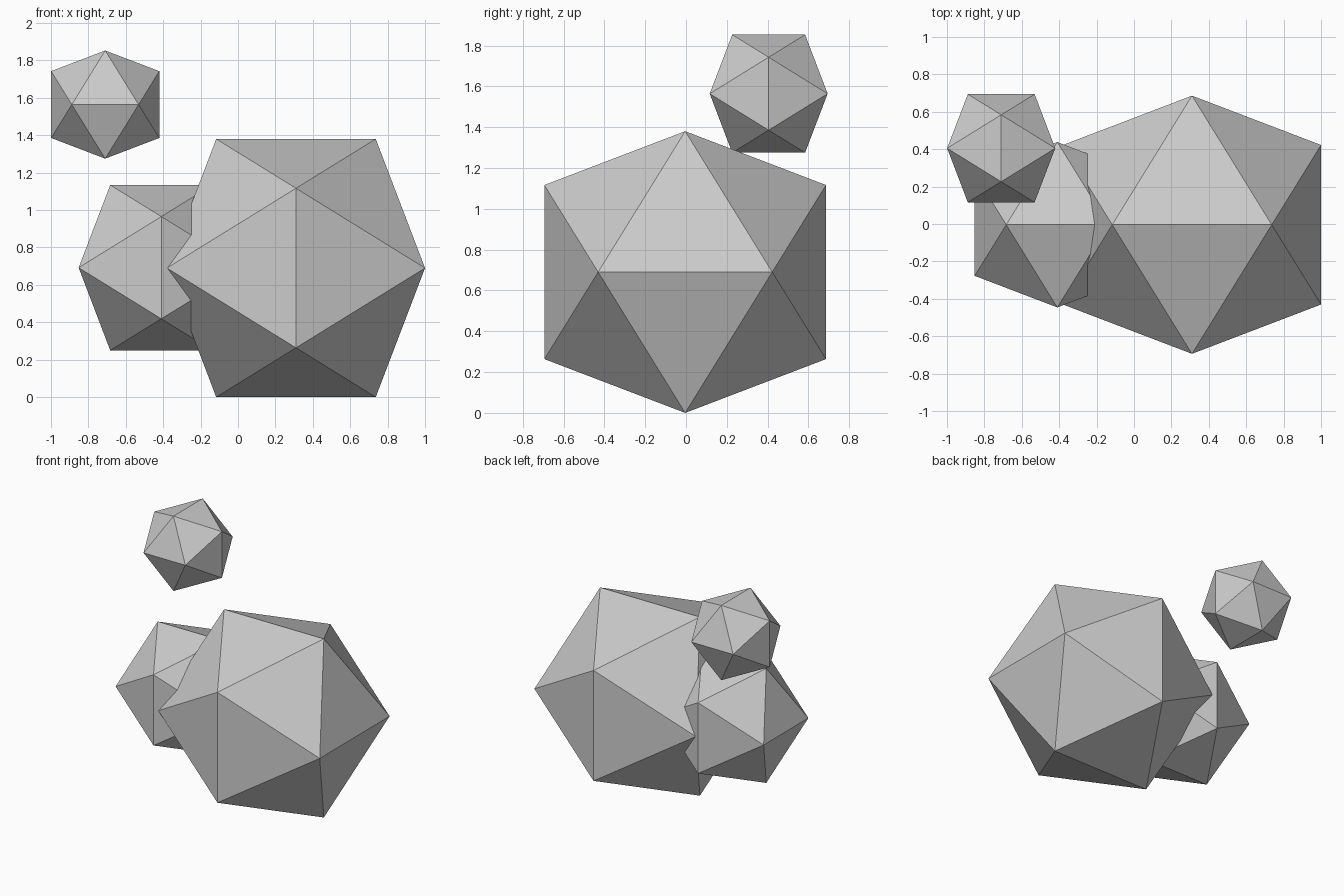
import bpy, bmesh

if "Cube" in bpy.data.objects:
    bpy.data.objects.remove(bpy.data.objects["Cube"])

GOLDEN = (1 + 5 ** 0.5) / 2


def icosahedron(name, centre, half, turned=False):
    """Regular icosahedron whose extent along every axis is +-half."""
    short = half / GOLDEN
    bm = bmesh.new()
    for s in (-1, 1):
        for t in (-1, 1):
            a, b = s * half, t * short
            # three crossed golden rectangles
            for x, y, z in ((b, 0, a), (0, a, b), (a, b, 0)):
                bm.verts.new((y, x, z) if turned else (x, y, z))
    bmesh.ops.convex_hull(bm, input=bm.verts)
    bmesh.ops.recalc_face_normals(bm, faces=bm.faces)
    mesh = bpy.data.meshes.new(name)
    bm.to_mesh(mesh)
    bm.free()
    obj = bpy.data.objects.new(name, mesh)
    obj.location = centre
    bpy.context.collection.objects.link(obj)
    return obj


# Two overlapping boulders on one axis, plus a small floating one
icosahedron("large_rock", (0.31, -0.004, 0.69), 0.69)
icosahedron("medium_rock", (-0.41, -0.004, 0.692), 0.442)
icosahedron("small_rock", (-0.71, 0.405, 1.564), 0.289, turned=True)
